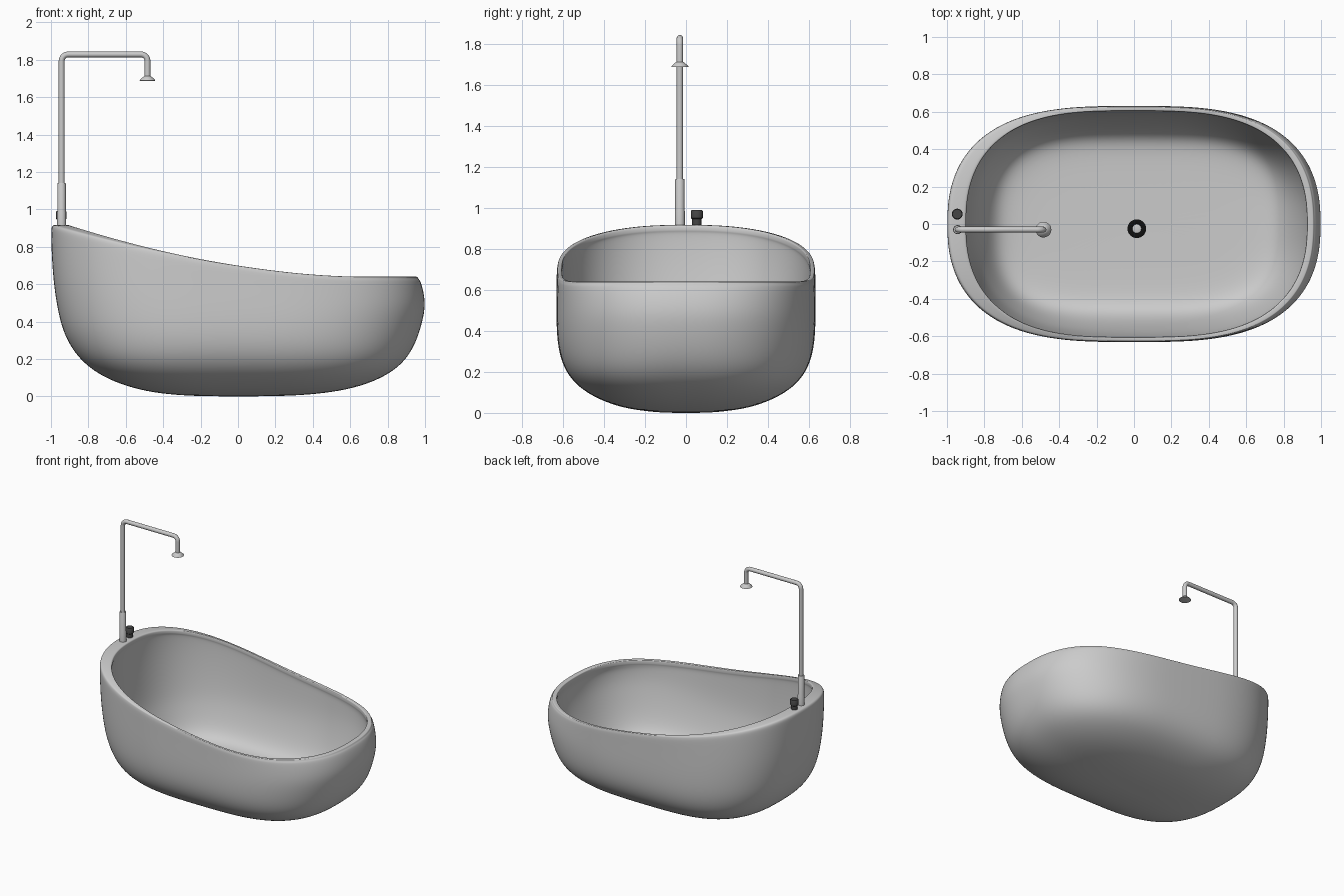
import bpy, bmesh, math

if "Cube" in bpy.data.objects:
    bpy.data.objects.remove(bpy.data.objects["Cube"])

SEG = 64


def finish(name, bm, color=None, subsurf=0, angle=40):
    bmesh.ops.recalc_face_normals(bm, faces=bm.faces)
    mesh = bpy.data.meshes.new(name)
    bm.to_mesh(mesh)
    bm.free()
    ob = bpy.data.objects.new(name, mesh)
    bpy.context.collection.objects.link(ob)
    bpy.ops.object.select_all(action='DESELECT')
    ob.select_set(True)
    bpy.context.view_layer.objects.active = ob
    if subsurf:
        bpy.ops.object.shade_smooth()
        mod = ob.modifiers.new("Subdivision", 'SUBSURF')
        mod.levels = mod.render_levels = subsurf
    else:
        bpy.ops.object.shade_smooth_by_angle(angle=math.radians(angle))
    if color:
        mat = bpy.data.materials.new(name + "_mat")
        mat.diffuse_color = color
        mat.use_nodes = True
        mat.node_tree.nodes["Principled BSDF"].inputs["Base Color"].default_value = mat.diffuse_color
        mesh.materials.append(mat)
    return ob


def loft(bm, rings, closed=False):
    rings = [[bm.verts.new(p) for p in r] for r in rings]
    pairs = list(zip(rings, rings[1:])) + ([(rings[-1], rings[0])] if closed else [])
    for a, b in pairs:
        n = len(a)
        for i in range(n):
            bm.faces.new((a[i], a[(i + 1) % n], b[(i + 1) % n], b[i]))
    if not closed:
        bm.faces.new(rings[0])
        bm.faces.new(rings[-1])


def lathe(name, x, y, profile, color=None, n=32, closed=False):
    bm = bmesh.new()
    loft(bm, [[(x + r * math.cos(2 * math.pi * i / n), y + r * math.sin(2 * math.pi * i / n), z)
               for i in range(n)] for r, z in profile], closed)
    return finish(name, bm, color)


def rim_height(x):
    return 0.64 + 0.295 * max(0, (0.65 - x) / 1.65) ** 1.75


def oval(xl, xr, y, z=None, f=None, drop=0.0, n=2.8):
    """Superellipse ring (flat sides, rounder ends) at fixed z, or at fraction f from z=0.4 to the rim."""
    pts = []
    for i in range(SEG):
        a = 2 * math.pi * i / SEG
        c, s = math.cos(a), math.sin(a)
        ux = math.copysign(abs(c) ** (2 / (n + .3)), c)
        px = ux * (xr if c > 0 else xl)
        py = math.copysign(abs(s) ** (2 / (n - .4)), s) * y
        # rim height is shared across the wall thickness so the rim stays level
        pz = z if z is not None else 0.4 + (rim_height(ux * 0.945) - 0.4) * f - drop
        pts.append((px, py, pz))
    return pts


# Tub: outer wall from the base up, over the rim, and down the inner wall
rings = [oval(xl, xr, y, z=z, n=n) for xl, xr, y, z, n in [
    (.10, .10, .06, .0, 2.4), (.28, .30, .15, .003, 2.6), (.46, .50, .29, .02, 2.9),
    (.60, .66, .40, .055, 3.0), (.71, .77, .487, .10, 3.0), (.79, .85, .548, .15, 3.0),
    (.86, .912, .594, .215, 2.9), (.915, .957, .622, .30, 2.8), (.953, .987, .632, .40, 2.8)]]
rings += [oval(xl, xr, y, f=f, drop=d) for xl, xr, y, f, d in [
    (.985, 1.003, .633, .35, 0), (.997, .993, .632, .68, 0), (1.0, .975, .632, .92, 0),
    (.998, .966, .63, 1, .014), (.990, .961, .628, 1, .002), (.975, .957, .624, 1, 0),
    (.915, .932, .609, 1, 0), (.902, .927, .606, 1, .003), (.899, .926, .605, 1, .012),
    (.899, .926, .605, 1, .028), (.902, .928, .607, 1, .033), (.906, .932, .608, 1, .05),
    (.905, .94, .605, .68, 0), (.89, .935, .597, .35, 0)]]
rings += [oval(xl, xr, y, z=z, n=n) for xl, xr, y, z, n in [
    (.865, .915, .582, .40, 2.8), (.83, .88, .555, .30, 2.9), (.785, .83, .518, .20, 3.1),
    (.735, .775, .475, .13, 3.3), (.66, .695, .42, .098, 3.3), (.50, .53, .32, .09, 3.0),
    (.15, .15, .10, .088, 2.4)]]
bm = bmesh.new()
loft(bm, rings)
finish("tub", bm, subsurf=2)

# Drain: dark ring with a light plug
BLACK = (0.005, 0.005, 0.005, 1)
lathe("drain_ring", .015, -.025, [(.05, .08), (.05, .093), (.045, .096), (.028, .096), (.024, .093), (.024, .08)],
      BLACK, closed=True)
lathe("drain_plug", .015, -.025, [(.024, .08), (.024, .093), (.018, .095)])

# Shower pipe swept along a path with rounded bends
PX, PY, HX, TOP, R = -.943, -.03, -.484, 1.828, .035
path = [(PX, .90)]
for i in range(9):
    a = math.pi - i * math.pi / 16
    path.append((PX + R + R * math.cos(a), TOP - R + R * math.sin(a)))
for i in range(9):
    a = math.pi / 2 - i * math.pi / 16
    path.append((HX - R + R * math.cos(a), TOP - R + R * math.sin(a)))
path.append((HX, 1.70))
tube = []
for k, (x, z) in enumerate(path):
    x0, z0 = path[max(k - 1, 0)]
    x1, z1 = path[min(k + 1, len(path) - 1)]
    ln = math.hypot(x1 - x0, z1 - z0)
    nx, nz = -(z1 - z0) / ln, (x1 - x0) / ln
    ring = []
    for i in range(24):
        a = 2 * math.pi * i / 24
        u, v = .0155 * math.cos(a), .0155 * math.sin(a)
        ring.append((x + nx * u, PY + v, z + nz * u))
    tube.append(ring)
bm = bmesh.new()
loft(bm, tube)
finish("shower_pipe", bm)

# Sleeve at the foot of the pipe, and the shower head
lathe("pipe_sleeve", PX, PY, [(.024, .90), (.024, .985), (.0225, .99), (.0225, 1.138), (.0215, 1.14)])
lathe("shower_head", HX, PY, [(.0165, 1.713), (.022, 1.709), (.041, 1.692), (.042, 1.688), (.038, 1.687)])

# Dark control knob on the rim
lathe("tap_knob", -.945, .053, [(.023, .90), (.023, .945), (.029, .95), (.029, .985), (.025, .99)],
      (0.06, 0.06, 0.06, 1))
